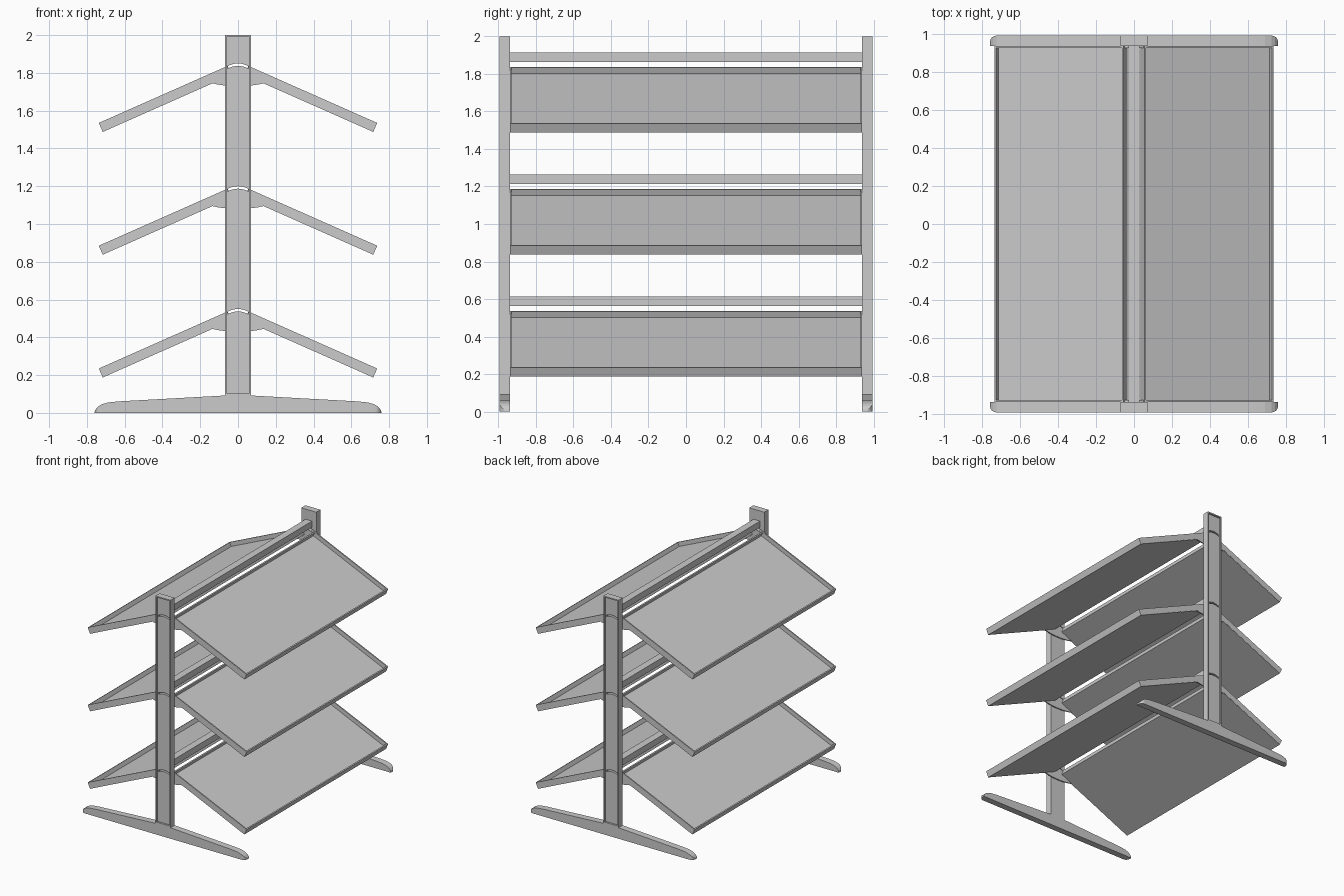
import bpy, bmesh, math
from mathutils import Vector

if "Cube" in bpy.data.objects:
    bpy.data.objects.remove(bpy.data.objects["Cube"])

Y_IN, Y_OUT = 0.939, 0.994        # inner and outer faces of the end frames
LEVELS = (0.0, 0.65, 1.30)        # height offsets of the three shelf tiers


def prism(name, profiles, a, b, axis='Y'):
    """Extrude closed 2D profiles from a to b along Y (x,z points) or Z (x,y points)."""
    bm = bmesh.new()
    for pts in profiles:
        def co(p, t):
            return (p[0], t, p[1]) if axis == 'Y' else (p[0], p[1], t)
        lo = [bm.verts.new(co(p, a)) for p in pts]
        hi = [bm.verts.new(co(p, b)) for p in pts]
        bm.faces.new(lo)
        bm.faces.new(hi[::-1])
        n = len(pts)
        for i in range(n):
            j = (i + 1) % n
            bm.faces.new((lo[i], hi[i], hi[j], lo[j]))
    bmesh.ops.recalc_face_normals(bm, faces=bm.faces)
    me = bpy.data.meshes.new(name)
    bm.to_mesh(me)
    bm.free()
    ob = bpy.data.objects.new(name, me)
    bpy.context.collection.objects.link(ob)
    return ob


def boolean(ob, cutter, op='DIFFERENCE'):
    """Apply a boolean and discard the cutter."""
    cutter.hide_render = True
    m = ob.modifiers.new("cut", 'BOOLEAN')
    m.operation, m.object, m.solver = op, cutter, 'EXACT'
    bpy.context.view_layer.objects.active = ob
    bpy.ops.object.modifier_apply(modifier=m.name)
    bpy.data.objects.remove(cutter)


def rect(x0, z0, x1, z1):
    return [(x0, z0), (x1, z0), (x1, z1), (x0, z1)]


def mirrored(half):
    """Close a right-hand outline by mirroring it in x."""
    return half + [(-x, z) for x, z in reversed(half)]


def arch(z, peak, w=0.055, drop=0.014, n=8):
    """Shallow arc from +w to -w."""
    xs = [w - 2 * w * i / n for i in range(n + 1)]
    return [(x, z + peak - drop * (x / w) ** 2) for x in xs]


# Shelf slope frame (lowest tier, right side)
top_in, top_out = Vector((0.055, 0.537)), Vector((0.737, 0.235))
length = (top_out - top_in).length
d = (top_out - top_in).normalized()
nrm = Vector((-d.y, d.x))
THICK, DEPTH, LIP = 0.052, 0.035, 0.01


def on_slope(u, v):
    p = top_in + d * u - nrm * v
    return (p.x, p.y)


tray = [on_slope(u, v) for u, v in (
    (0, 0), (LIP, 0), (LIP, DEPTH), (length - LIP, DEPTH),
    (length - LIP, 0), (length, 0), (length, THICK), (0, THICK))]

# End frames: foot and slotted, recessed post
for s, side in ((-1, "front"), (1, "back")):
    foot = prism(side + "_foot", [mirrored([
        (0.76, 0), (0.757, 0.014), (0.745, 0.03), (0.725, 0.044), (0.69, 0.055),
        (0.63, 0.061), (0.07, 0.092), (0.07, 0.1)])], s * (Y_IN - 0.01), s * (Y_OUT + 0.01))
    r = 0.035
    corner = [(0.76 - r + r * math.cos(t * math.pi / 12),
               s * (Y_OUT - r + r * math.sin(t * math.pi / 12))) for t in range(7)]
    plan = prism("plan_cutter", [mirrored([(0.76, s * Y_IN)] + corner)], -0.1, 0.2, 'Z')
    boolean(foot, plan, 'INTERSECT')

    post = prism(side + "_post", [rect(-0.07, 0.1, 0.07, 2.0)], s * Y_IN, s * Y_OUT)
    boolean(post, prism("recess_cutter", [rect(-0.06, 0.105, 0.06, 1.99)],
                        s * (Y_OUT - 0.015), s * (Y_OUT + 0.05)))
    slots = [arch(z, 0.55) + arch(z, 0.537)[::-1] for z in LEVELS]
    boolean(post, prism("slot_cutter", slots, s * 0.9, s * 1.05))

# Shelf tiers: two sloping trays, end brackets and a centre rail
for i, dz in enumerate(LEVELS):
    tier = "tier_%d_" % (i + 1)
    for s, side in ((-1, "left"), (1, "right")):
        prism(tier + side + "_tray", [[(s * x, z + dz) for x, z in tray]],
              -Y_IN + 0.002, Y_IN - 0.002)
    half = [(0.035, 0.43), (0.075, 0.434), (0.11, 0.439), (0.14, 0.446),
            on_slope(length, THICK), on_slope(length, 0), on_slope(0, 0)]
    ridge = arch(0, 0.537, w=0.05)
    outline = half + ridge + [(-x, z) for x, z in reversed(half)]
    for s, side in ((-1, "front"), (1, "back")):
        prism(tier + side + "_bracket", [[(x, z + dz) for x, z in outline]],
              s * (Y_IN - LIP), s * Y_IN)
    prism(tier + "centre_rail", [rect(-0.03, 0.563 + dz, 0.03, 0.615 + dz)], -Y_IN, Y_IN)
